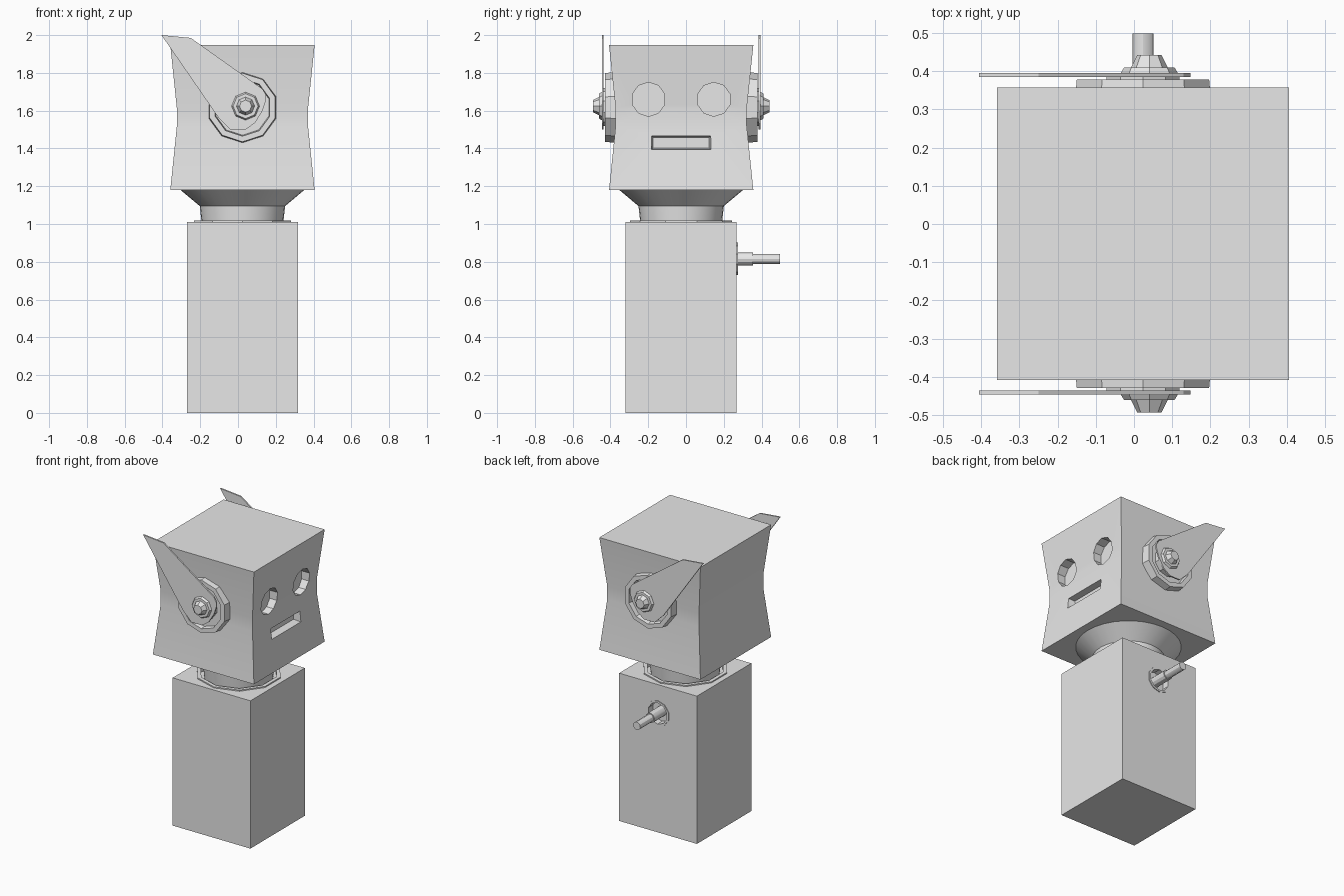
import bpy, bmesh, math
from mathutils import Vector

if "Cube" in bpy.data.objects:
    bpy.data.objects.remove(bpy.data.objects["Cube"])

CX, CY = 0.0235, -0.0255          # shared vertical axis of the figure

grey = bpy.data.materials.new("plain_grey")
grey.diffuse_color = (0.8, 0.8, 0.8, 1)
grey.use_nodes = True
grey.node_tree.nodes["Principled BSDF"].inputs["Base Color"].default_value = grey.diffuse_color


def finish(name, bm, smooth=False):
    bmesh.ops.recalc_face_normals(bm, faces=bm.faces)
    me = bpy.data.meshes.new(name)
    bm.to_mesh(me)
    bm.free()
    me.materials.append(grey)
    ob = bpy.data.objects.new(name, me)
    bpy.context.collection.objects.link(ob)
    if smooth:
        shade(ob)
    return ob


def shade(ob):
    bpy.ops.object.select_all(action='DESELECT')
    ob.select_set(True)
    bpy.context.view_layer.objects.active = ob
    bpy.ops.object.shade_smooth_by_angle(angle=math.radians(30))


def skin(bm, rings):
    """Join equal rings of points into a capped closed skin."""
    vs = [[bm.verts.new(p) for p in ring] for ring in rings]
    n = len(vs[0])
    for a, b in zip(vs, vs[1:]):
        for i in range(n):
            j = (i + 1) % n
            bm.faces.new((a[i], a[j], b[j], b[i]))
    bm.faces.new(vs[0])
    bm.faces.new(vs[-1])


def lathe(name, profile, sides, centre, axis, smooth=False):
    """Turn (radius, offset) points around an axis direction."""
    d = Vector(axis)
    up = Vector((0, 0, 1)) if abs(d.z) < 0.5 else Vector((0, 1, 0))
    side = d.cross(up)
    c = Vector(centre)
    rings = []
    for r, h in profile:
        rings.append([c + d * h + up * (r * math.cos(2 * math.pi * i / sides))
                      + side * (r * math.sin(2 * math.pi * i / sides))
                      for i in range(sides)])
    bm = bmesh.new()
    skin(bm, rings)
    return finish(name, bm, smooth)


def square_stack(name, levels):
    """Stack of square sections given as (half width, z)."""
    bm = bmesh.new()
    skin(bm, [[(CX + sx * w, CY + sy * w, z)
               for sx, sy in ((-1, -1), (1, -1), (1, 1), (-1, 1))]
              for w, z in levels])
    return finish(name, bm)


def cut(ob, cutters):
    for c in cutters:
        c.hide_render = True
        m = ob.modifiers.new("cut", 'BOOLEAN')
        m.operation, m.solver, m.object = 'DIFFERENCE', 'EXACT', c
    deps = bpy.context.evaluated_depsgraph_get()
    me = bpy.data.meshes.new_from_object(ob.evaluated_get(deps))
    ob.modifiers.clear()
    ob.data = me
    for c in cutters:
        bpy.data.objects.remove(c)


# body with shallow sockets for the neck and the winding rod
HZ = 0.815
body = square_stack("body", [(0.294, 0), (0.294, 1.01)])
cut(body, [
    lathe("neck_cutter", [(0.245, 0.98), (0.245, 1.1)], 10, (CX, CY, 0), (0, 0, 1)),
    lathe("rod_cutter", [(0.072, 0.25), (0.072, 0.4)], 10, (CX, CY, HZ), (0, 1, 0)),
])


# thin rims around the sockets
def rim(name, ro, ri, h0, h1, centre, axis):
    ob = lathe(name, [(ri, h0), (ro, h0), (ro, h1), (ri, h1), (ri, h0)], 10, centre, axis)
    bm = bmesh.new()
    bm.from_mesh(ob.data)
    caps = [f for f in bm.faces if len(f.verts) > 4]
    bmesh.ops.delete(bm, geom=caps, context='FACES_ONLY')
    bmesh.ops.remove_doubles(bm, verts=bm.verts, dist=1e-5)
    bmesh.ops.recalc_face_normals(bm, faces=bm.faces)
    bm.to_mesh(ob.data)
    bm.free()


rim("neck_rim", 0.27, 0.245, 1.0, 1.018, (CX, CY, 0), (0, 0, 1))
rim("rod_rim", 0.086, 0.072, 0.28, 0.2995, (CX, CY, HZ), (0, 1, 0))

# stepped winding rod on the back
lathe("winding_rod", [(0.034, 0.24), (0.034, 0.38), (0.027, 0.38), (0.027, 0.524)],
      12, (CX, CY, HZ), (0, 1, 0), True)

# neck and flared collar
lathe("neck", [(0.212, 0.97), (0.226, 1.095), (0.33, 1.182)], 32, (CX, CY, 0), (0, 0, 1), True)

# pinched head with recessed eyes and mouth on the +x side
head = square_stack("head", [(0.382, 1.18), (0.347, 1.52), (0.347, 1.61), (0.382, 1.947)])
cutters = [lathe("eye_cutter", [(0.09, 0.295), (0.09, 0.5)], 10,
                 (CX, CY + s * 0.173, 1.66), (1, 0, 0)) for s in (-1, 1)]
bm = bmesh.new()
skin(bm, [[(x, CY + sy * w, 1.431 + sz * h)
           for sy, sz in ((-1, -1), (1, -1), (1, 1), (-1, 1))]
          for x, w, h in ((CX + 0.31, 0.148, 0.028), (CX + 0.356, 0.157, 0.036),
                          (CX + 0.5, 0.157, 0.036))])
cutters.append(finish("mouth_cutter", bm))
cut(head, cutters)
shade(head)

# ears: dish, hub, swept flap and bolt on both sides
FLAP = [(-0.405, 2.0), (-0.25, 1.985), (0.13, 1.715), (0.148, 1.685), (0.148, 1.655),
        (0.13, 1.60), (0.09, 1.535), (0.04, 1.50), (-0.04, 1.50), (-0.105, 1.565)]
for s, tag in ((-1, "front"), (1, "back")):
    axis = (0, s, 0)
    lathe(tag + "_ear_dish", [(0.19, 0.32), (0.182, 0.403), (0.152, 0.403), (0.147, 0.372)],
          10, (CX, CY, 1.617), axis)
    lathe(tag + "_ear_hub", [(0.1, 0.36), (0.1, 0.411)], 10, (CX, CY, 1.62), axis)
    bm = bmesh.new()
    skin(bm, [[(x, CY + s * h, z) for x, z in FLAP] for h in (0.4105, 0.4205)])
    finish(tag + "_ear_flap", bm)
    lathe(tag + "_ear_bolt", [(0.074, 0.415), (0.074, 0.4215), (0.066, 0.435),
                              (0.048, 0.435), (0.032, 0.467)],
          8, (0.04, CY, 1.624), axis)
